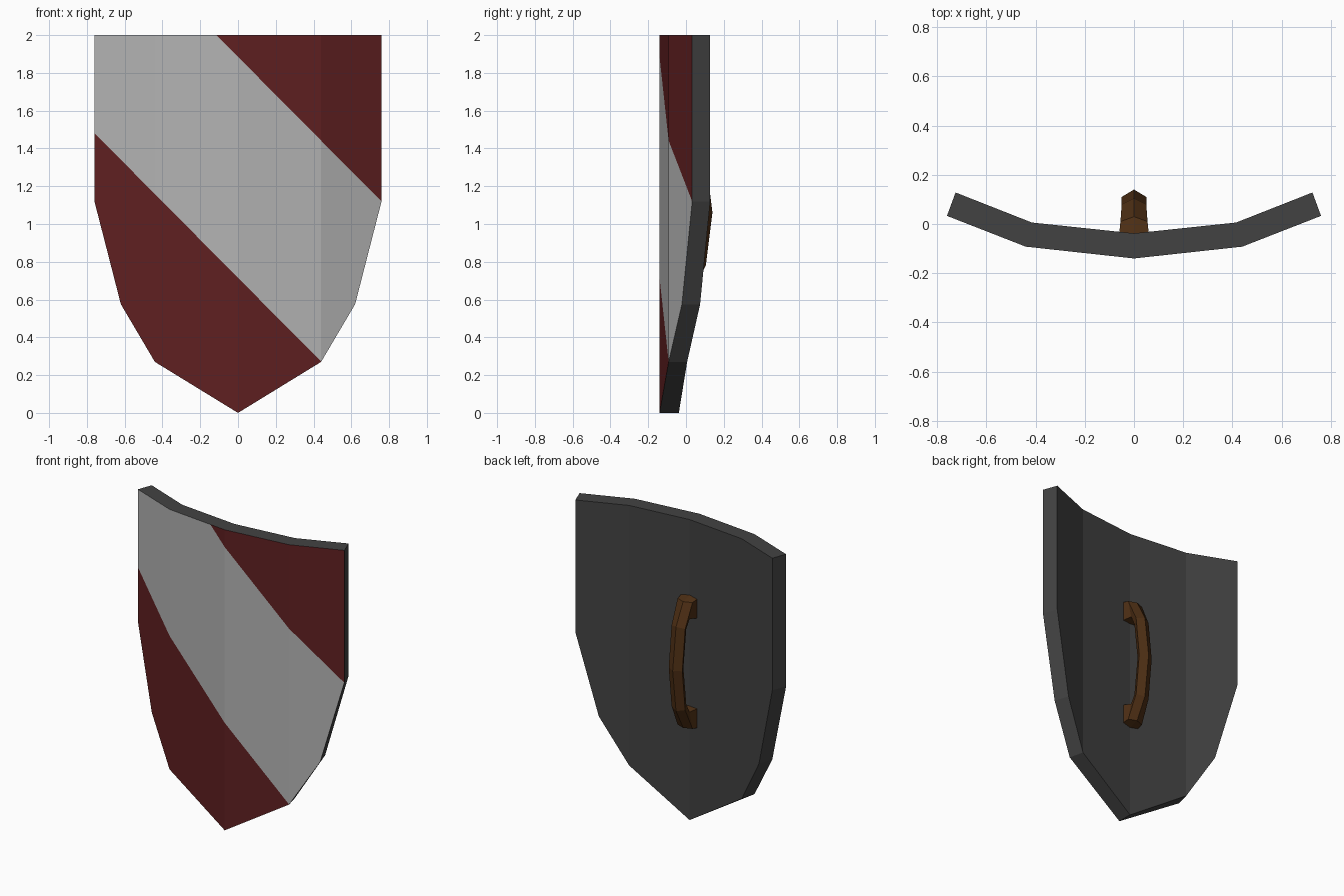
import bpy, bmesh
from mathutils import Vector

if "Cube" in bpy.data.objects:
    bpy.data.objects.remove(bpy.data.objects["Cube"])


def material(name, rgb):
    m = bpy.data.materials.new(name)
    m.diffuse_color = (*rgb, 1)
    m.use_nodes = True
    m.node_tree.nodes["Principled BSDF"].inputs["Base Color"].default_value = m.diffuse_color
    return m


def make_object(name, bm, mats):
    mesh = bpy.data.meshes.new(name)
    bm.to_mesh(mesh)
    bm.free()
    for m in mats:
        mesh.materials.append(m)
    obj = bpy.data.objects.new(name, mesh)
    bpy.context.collection.objects.link(obj)
    return obj


def lerp_table(table, x):
    for (a, fa), (b, fb) in zip(table, table[1:]):
        if x <= b + 1e-5:
            return fa + (fb - fa) * (x - a) / (b - a)
    return table[-1][1]


steel = material("dark_metal", (0.055, 0.055, 0.055))
red = material("red_paint", (0.115, 0.014, 0.015))
silver = material("silver_paint", (0.45, 0.45, 0.45))
wood = material("brown_leather", (0.075, 0.028, 0.007))

# Shield body: flat outline, cut at the bends and along the painted band
half = [(0.44, 0.27), (0.62, 0.575), (0.76, 1.12), (0.76, 2)]
outline = [(0, 0)] + half + [(-x, z) for x, z in reversed(half)]
bm = bmesh.new()
bm.faces.new([bm.verts.new((x, 0, z)) for x, z in outline])

BEND = 0.44
band_low, band_high = 0.715, 1.885          # x + z on the band's two edges
diagonal = Vector((1.008, 0, 1))
cuts = [((x, 0, 0), (1, 0, 0)) for x in (-BEND, 0, BEND)]
cuts += [((0, 0, h), diagonal) for h in (band_low, band_high)]
for co, no in cuts:
    bmesh.ops.bisect_plane(bm, geom=bm.verts[:] + bm.edges[:] + bm.faces[:],
                           dist=1e-3, plane_co=co, plane_no=no)

# Paint the front by which side of the band each face lies on
back = bmesh.ops.duplicate(bm, geom=bm.faces[:])
back_verts = {g for g in back["geom"] if isinstance(g, bmesh.types.BMVert)}
back_faces = {g for g in back["geom"] if isinstance(g, bmesh.types.BMFace)}
for f in bm.faces:
    if f not in back_faces:
        h = f.calc_center_median().dot(diagonal)
        f.material_index = 2 if band_low < h < band_high else 1

# Join the rim, then bend both skins
rim = [(e, back["edge_map"][e]) for e in bm.edges
       if e.is_boundary and not any(v in back_verts for v in e.verts)]
vmap = back["vert_map"]
for e, _ in rim:
    a, b = e.verts
    bm.faces.new((a, b, vmap[b], vmap[a])).material_index = 0
front_y = [(0, -0.14), (BEND, -0.092), (0.76, 0.033)]
back_y = [(0, -0.038), (BEND, 0.006), (0.76, 0.128)]
back_x = [(0, 0), (BEND, 0.415), (0.76, 0.725)]
for v in bm.verts:
    x = abs(v.co.x)
    if v in back_verts:
        v.co.y = lerp_table(back_y, x)
        v.co.x = lerp_table(back_x, x) * (1 if v.co.x > 0 else -1)
    else:
        v.co.y = lerp_table(front_y, x)
bmesh.ops.recalc_face_normals(bm, faces=bm.faces[:])
make_object("shield_body", bm, [steel, red, silver])

# Handle: five-sided ridged sections; each is ridge(y,z), shoulder(x,y,z), inner(x,y,z)
MID = 1.06
upper = [((-0.045, 0.44), (0.06, -0.04, 0.43), (0.06, -0.04, 0.30)),
         ((0.03, 0.42), (0.055, 0.01, 0.42), (0.04, 0.02, 0.31)),
         ((0.105, 0.28), (0.05, 0.08, 0.27), (0.03, 0.04, 0.25))]
middle = ((0.14, 0), (0.05, 0.11, 0), (0.03, 0.07, 0))
stations = [(s, 1) for s in upper] + [(middle, 1)] + [(s, -1) for s in reversed(upper)]
bm = bmesh.new()
rings = []
for ((ry, rz), (sx, sy, sz), (ix, iy, iz)), side in stations:
    pts = [(0, ry, rz), (sx, sy, sz), (ix, iy, iz), (-ix, iy, iz), (-sx, sy, sz)]
    rings.append([bm.verts.new((x, y, MID + side * z)) for x, y, z in pts])
for a, b in zip(rings, rings[1:]):
    for i in range(5):
        j = (i + 1) % 5
        bm.faces.new((a[i], a[j], b[j], b[i]))
bm.faces.new(rings[0])
bm.faces.new(rings[-1])
bmesh.ops.recalc_face_normals(bm, faces=bm.faces[:])
make_object("handle", bm, [wood])
